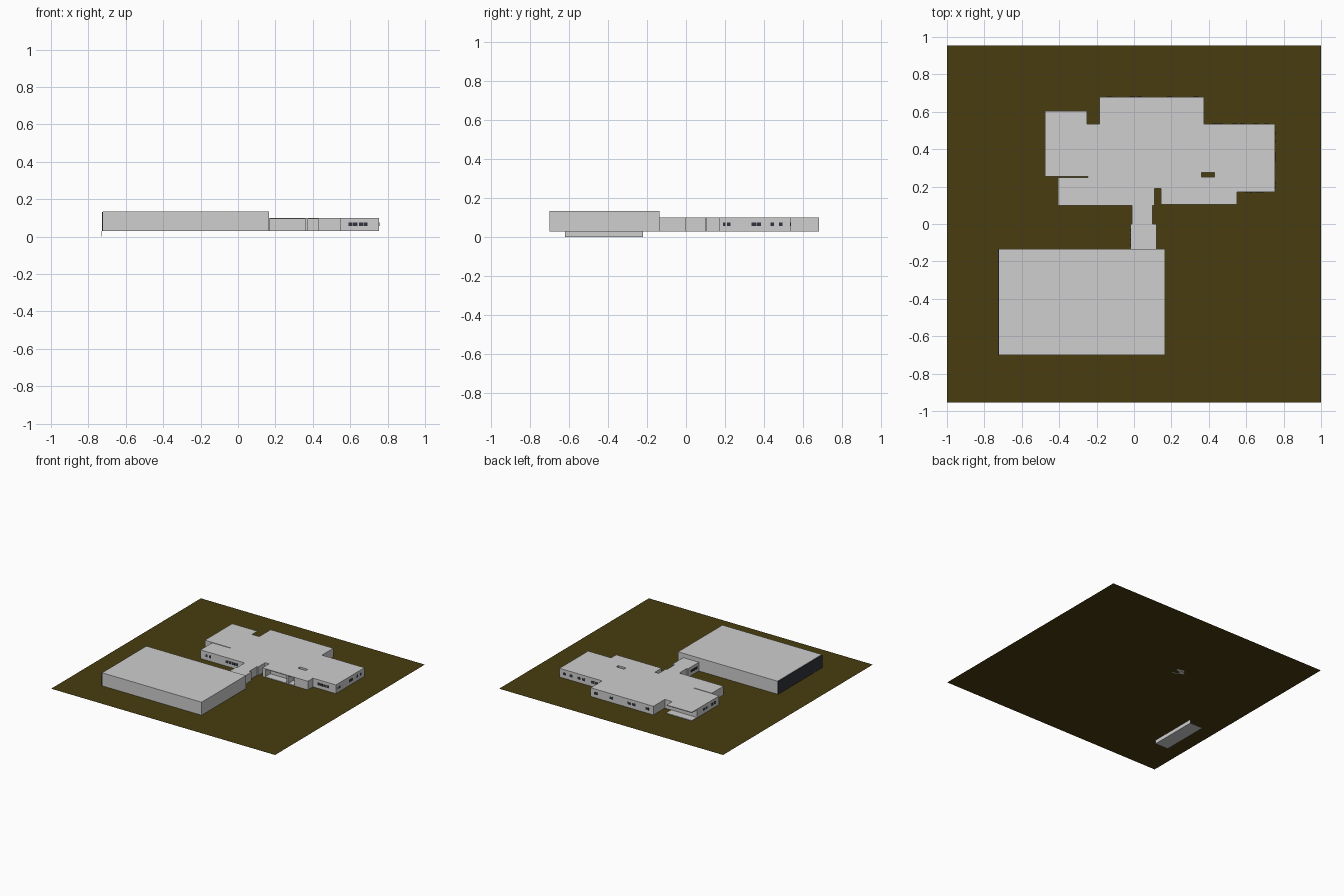
import bpy, bmesh

cube = bpy.data.objects.get("Cube")
if cube:
    bpy.data.objects.remove(cube)

GROUND, ROOF, HALL_ROOF = 0.03, 0.10, 0.135


def material(name, rgb):
    m = bpy.data.materials.new(name)
    m.use_nodes = True
    m.diffuse_color = (*rgb, 1)
    m.node_tree.nodes["Principled BSDF"].inputs["Base Color"].default_value = (*rgb, 1)
    return m


grey = material("pale_grey", (0.62, 0.62, 0.62))
earth = material("brown_earth", (0.065, 0.045, 0.005))
glass = material("dark_glass", (0.03, 0.035, 0.045))


def finish(name, bm, mat):
    bmesh.ops.recalc_face_normals(bm, faces=bm.faces)
    mesh = bpy.data.meshes.new(name)
    bm.to_mesh(mesh)
    bm.free()
    mesh.materials.append(mat)
    ob = bpy.data.objects.new(name, mesh)
    bpy.context.collection.objects.link(ob)
    return ob


def prism(name, outline, z0, z1, mat):
    bm = bmesh.new()
    base = bm.faces.new([bm.verts.new((x, y, z0)) for x, y in outline])
    if z1 > z0:
        top = bmesh.ops.extrude_face_region(bm, geom=[base])["geom"]
        verts = [g for g in top if isinstance(g, bmesh.types.BMVert)]
        bmesh.ops.translate(bm, verts=verts, vec=(0, 0, z1 - z0))
    return finish(name, bm, mat)


def box(name, x0, x1, y0, y1, z0, z1, mat):
    return prism(name, [(x0, y0), (x1, y0), (x1, y1), (x0, y1)], z0, z1, mat)


def cut(target, name, *size):
    cutter = box(name, *size, grey)
    cutter.hide_render = True
    cutter.hide_set(True)
    mod = target.modifiers.new(name, "BOOLEAN")
    mod.operation, mod.solver, mod.object = "DIFFERENCE", "EXACT", cutter


# Flat site
ground = box("ground", -1, 1, -0.955, 0.955, GROUND, GROUND, earth)
ground.data.flip_normals()

# Large hall with a fully glazed end wall
box("hall", -0.722, 0.165, -0.70, -0.135, GROUND, HALL_ROOF, grey)
box("hall_glazing", -0.728, -0.722, -0.70, -0.135, GROUND, HALL_ROOF - 0.003, glass)

# Sunken step below the glazed end: an upright sheet and a flat sheet
box("sunken_wall", -0.73, -0.728, -0.62, -0.22, 0, GROUND, grey)
box("sunken_floor", -0.845, -0.728, -0.62, -0.22, 0, 0.001, grey)

# Main building and link corridor in one stepped outline
outline = [(-0.405, 0.10), (-0.01, 0.10), (-0.01, 0), (-0.02, 0), (-0.02, -0.135),
           (0.12, -0.135), (0.12, 0), (0.10, 0), (0.10, 0.10), (0.11, 0.10),
           (0.11, 0.19), (0.145, 0.19), (0.145, 0.105), (0.55, 0.105), (0.55, 0.17),
           (0.755, 0.17), (0.755, 0.535), (0.375, 0.535), (0.375, 0.68),
           (-0.185, 0.68), (-0.185, 0.535), (-0.25, 0.535), (-0.25, 0.605),
           (-0.475, 0.605), (-0.475, 0.255), (-0.245, 0.255), (-0.245, 0.248),
           (-0.405, 0.248)]
main = prism("main_building", outline, GROUND, ROOF, grey)
cut(main, "roof_well_cutter", 0.36, 0.43, 0.25, 0.275, 0, 0.2)
cut(main, "terrace_cutter", -0.5, -0.22, 0.54, 0.65, 0, 0.094)
cut(main, "entrance_cutter", 0.17, 0.36, 0.05, 0.17, 0, 0.094)
cut(main, "porch_cutter", 0.375, 0.43, 0.05, 0.17, 0, 0.094)

# Paving under the canopies
box("terrace_paving", -0.475, -0.25, 0.54, 0.605, GROUND, 0.034, grey)
box("entrance_paving", 0.145, 0.43, 0.105, 0.17, GROUND, 0.034, grey)


# Window plates: wall axis, wall position, spans along the wall
def windows(name, axis, wall, spans, z0=0.056, z1=0.076):
    for i, (a, b) in enumerate(spans):
        w = (wall - 0.0015, wall + 0.0015)
        x, y = (w, (a, b)) if axis == "x" else ((a, b), w)
        box(f"{name}_{i + 1}", *x, *y, z0, z1, glass)


def row(centres, width):
    return [(c - width / 2, c + width / 2) for c in centres]


windows("left_window", "x", 0.755,
        [(0.19, 0.203), (0.21, 0.228), (0.335, 0.358), (0.362, 0.384),
         (0.432, 0.45), (0.475, 0.495)])
windows("front_window", "y", 0.17, row([0.602, 0.627, 0.658, 0.682], 0.022))
windows("wing_window", "y", 0.10, row([-0.17, -0.14, -0.11, -0.08], 0.024))
windows("wing_door", "y", 0.10, row([-0.35, -0.32], 0.018))
windows("back_window", "y", 0.68, row([0.33, 0.19, 0.03, -0.01, -0.13], 0.028))
windows("back_wing_window", "y", 0.535, row([0.71, 0.65, 0.58, 0.54, 0.46, 0.43], 0.026))
windows("right_window", "x", -0.475, row([0.31, 0.34, 0.42, 0.45], 0.022))
windows("link_window", "x", -0.02, row([-0.11, -0.085, -0.06, -0.035], 0.018))
